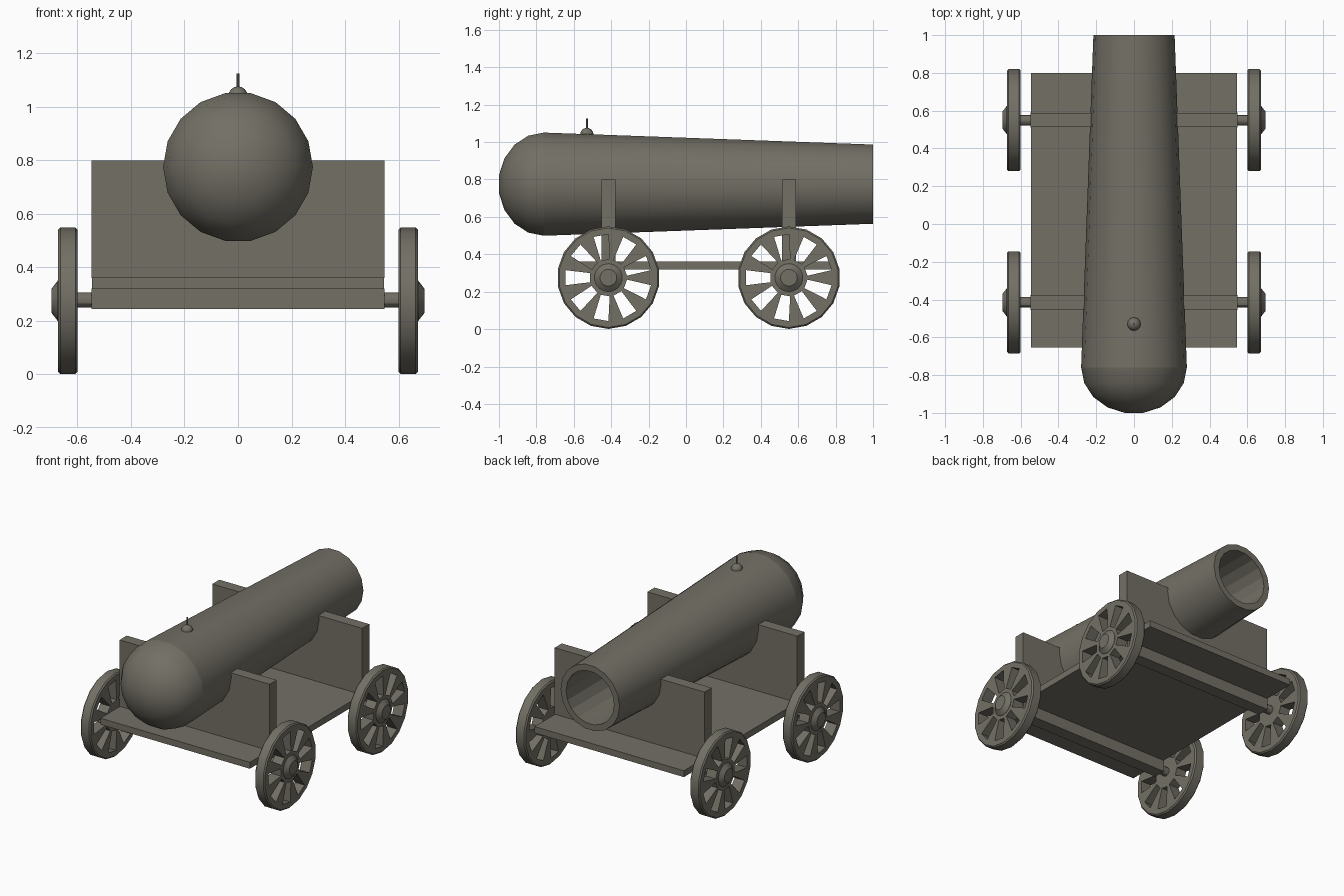
import bpy, bmesh
from math import sin, cos, radians, pi, hypot

if "Cube" in bpy.data.objects:
    bpy.data.objects.remove(bpy.data.objects["Cube"])

iron = bpy.data.materials.new("warm dark grey")
iron.diffuse_color = (0.17, 0.16, 0.13, 1)
iron.use_nodes = True
iron.node_tree.nodes["Principled BSDF"].inputs["Base Color"].default_value = iron.diffuse_color


def finish(name, bm, smooth=True, mirror=False):
    bmesh.ops.recalc_face_normals(bm, faces=bm.faces)
    me = bpy.data.meshes.new(name)
    bm.to_mesh(me)
    bm.free()
    me.materials.append(iron)
    if smooth:
        me.shade_smooth()
        me.set_sharp_from_angle(angle=radians(30))
    ob = bpy.data.objects.new(name, me)
    bpy.context.collection.objects.link(ob)
    if mirror:
        ob.modifiers.new("Mirror", 'MIRROR')
    return ob


def lathe(name, profile, axis, centre, n=18, phase=0.0, mirror=False, caps=(True, True)):
    """Revolve (radius, distance along axis) points around a world axis."""
    bm = bmesh.new()
    rings = []
    for r, d in profile:
        ring = []
        for i in range(n):
            a = phase + 2 * pi * i / n
            u, v = r * cos(a), r * sin(a)
            p = {'X': (d, u, v), 'Y': (u, d, v), 'Z': (u, v, d)}[axis]
            ring.append(bm.verts.new([p[k] + centre[k] for k in range(3)]))
        rings.append(ring)
    for a, b in zip(rings, rings[1:]):
        for i in range(n):
            j = (i + 1) % n
            bm.faces.new((a[i], a[j], b[j], b[i]))
    if caps[0]:
        bm.faces.new(rings[0])
    if caps[1]:
        bm.faces.new(rings[-1])
    return finish(name, bm, True, mirror)


def box(name, x, y0, y1, z0, z1):
    bm = bmesh.new()
    bmesh.ops.create_cube(bm, size=1)
    for v in bm.verts:
        v.co = (v.co.x * 2 * x, y1 if v.co.y > 0 else y0, z1 if v.co.z > 0 else z0)
    return finish(name, bm, False)


def wheel(name, y, z):
    """Disc with nine windows, drawn flat as a polar grid and extruded."""
    bm = bmesh.new()
    rings = []
    for r, shift in ((0.10, 4), (0.232, 0), (0.274, 0)):
        ring = []
        for k in range(18):
            a = radians(20 * k + 10 + (shift if k % 2 else -shift))
            ring.append(bm.verts.new((0.6, r * cos(a), r * sin(a))))
        rings.append(ring)
    bm.faces.new(rings[0])
    for level in (0, 1):
        a, b = rings[level], rings[level + 1]
        for k in range(18):
            if level == 0 and k % 2:
                continue  # window between spokes
            bm.faces.new((a[k - 1], a[k], b[k], b[k - 1]))
    res = bmesh.ops.extrude_face_region(bm, geom=bm.faces[:], use_keep_orig=True)
    for v in res["geom"]:
        if isinstance(v, bmesh.types.BMVert):
            v.co.x = 0.672
    bmesh.ops.recalc_face_normals(bm, faces=bm.faces)
    # soften the tyre edges
    tyre = [e for e in bm.edges
            if all(hypot(v.co.y, v.co.z) > 0.27 for v in e.verts)
            and abs(e.verts[0].co.x - e.verts[1].co.x) < 1e-4]
    bmesh.ops.bevel(bm, geom=tyre, offset=0.008, segments=1, affect='EDGES')
    for v in bm.verts:
        v.co.y += y
        v.co.z += z
    return finish(name, bm, True, True)


# barrel with open bore (bore faces stay flat)
AXIS = (0, 0, 0.775)
barrel = lathe("barrel", [(0.28, -0.76), (0.215, 1.0), (0.175, 1.0), (0.175, -0.6)],
               'Y', AXIS, caps=(False, True))
for p in barrel.data.polygons:
    if all(hypot(barrel.data.vertices[i].co.x, barrel.data.vertices[i].co.z - 0.775) < 0.18
           for i in p.vertices):
        p.use_smooth = False

# rounded breech
lathe("breech_cap", [(0.28 * cos(radians(t)), -0.76 - 0.24 * sin(radians(t)) / sin(radians(80)))
                     for t in (0, 20, 40, 60, 80)], 'Y', AXIS, caps=(False, True))

# touch hole and fuse
lathe("fuse_base", [(0.036 * cos(radians(t)), 0.036 * sin(radians(t))) for t in (-20, 0, 22, 45, 67, 85)],
      'Z', (0, -0.53, 1.04), n=12)
lathe("fuse", [(0.005, 1.06), (0.005, 1.125)], 'Z', (0, -0.53, 0), n=8)

# carriage deck
box("deck", 0.545, -0.655, 0.80, 0.32, 0.362)

WHEEL_Z = 0.274 + 0.001
for end, y in (("front", -0.415), ("rear", 0.55)):
    box(end + "_cradle", 0.547, y - 0.037, y + 0.037, 0.36, 0.80)
    box(end + "_axle_beam", 0.547, y - 0.04, y + 0.04, 0.245, 0.321)
    lathe(end + "_axle", [(0.028, -0.61), (0.028, 0.61)], 'X', (0, y, WHEEL_Z + 0.003), n=12)
    wheel(end + "_wheels", y, WHEEL_Z)
    lathe(end + "_hubs", [(0.075, 0.66), (0.075, 0.674), (0.045, 0.697)], 'X',
          (0, y, WHEEL_Z), phase=radians(10), mirror=True)
